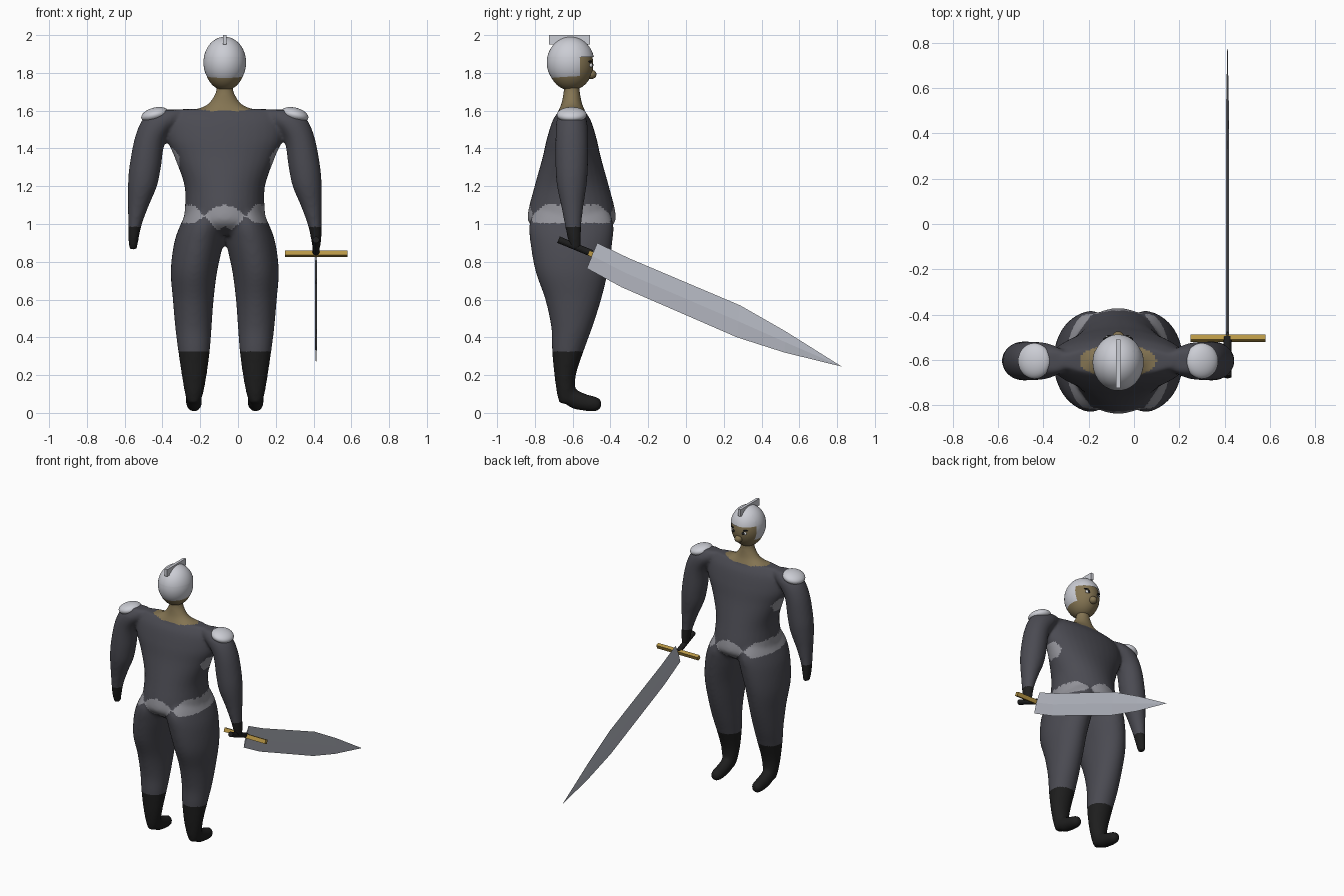
import bpy, bmesh, math
from mathutils import Vector, Matrix

if "Cube" in bpy.data.objects:
    bpy.data.objects.remove(bpy.data.objects["Cube"])

CX, CY = -0.07, -0.605   # body axis


def mat(name, r, g, b):
    m = bpy.data.materials.new(name)
    m.diffuse_color = (r, g, b, 1)
    m.use_nodes = True
    m.node_tree.nodes["Principled BSDF"].inputs["Base Color"].default_value = m.diffuse_color
    return m


SUIT = mat("dark_suit", 0.07, 0.07, 0.085)
BOOT = mat("black_leather", 0.013, 0.013, 0.013)
BELT = mat("grey_trim", 0.29, 0.29, 0.32)
SKIN = mat("tan_skin", 0.23, 0.175, 0.085)
STEEL = mat("pale_steel", 0.60, 0.61, 0.66)
BLADE = mat("blade_steel", 0.47, 0.49, 0.55)
GOLD = mat("brass", 0.48, 0.31, 0.06)
WHITE = mat("eye_white", 0.75, 0.75, 0.75)


def finish(name, bm, mats, smooth=True):
    bmesh.ops.recalc_face_normals(bm, faces=bm.faces[:])
    me = bpy.data.meshes.new(name)
    bm.to_mesh(me)
    bm.free()
    for m in mats:
        me.materials.append(m)
    for p in me.polygons:
        p.use_smooth = smooth
    ob = bpy.data.objects.new(name, me)
    bpy.context.collection.objects.link(ob)
    return ob


def spline(rows, steps=5):
    """Catmull-Rom resampling of section rows."""
    out = []
    for i in range(len(rows) - 1):
        a, b, c, d = (rows[max(i - 1, 0)], rows[i], rows[i + 1], rows[min(i + 2, len(rows) - 1)])
        for s in range(steps):
            t = s / steps
            out.append([0.5 * (2 * q + (r - p) * t + (2 * p - 5 * q + 4 * r - w) * t * t
                               + (3 * q - p - 3 * r + w) * t ** 3)
                        for p, q, r, w in zip(a, b, c, d)])
    return out + [list(rows[-1])]


def loft(bm, rows, axis="z", side=1, n=32):
    """Rows: (position on axis, x offset, other centre, x radius, other radius)."""
    rings = []
    for pos, ox, oc, rx, ro in spline(rows):
        ring = []
        for k in range(n):
            a = 2 * math.pi * k / n
            x, o = CX + side * (ox + rx * math.cos(a)), oc + ro * math.sin(a)
            ring.append(bm.verts.new((x, o, pos) if axis == "z" else (x, pos, o)))
        rings.append(ring)
    faces = [bm.faces.new(rings[0]), bm.faces.new(rings[-1])]
    for r, s in zip(rings, rings[1:]):
        for k in range(n):
            faces.append(bm.faces.new((r[k], r[(k + 1) % n], s[(k + 1) % n], s[k])))
    bmesh.ops.recalc_face_normals(bm, faces=faces)


# Body: torso, neck, limbs and feet fused into one skin
bm = bmesh.new()
loft(bm, [(0.94, 0, CY, 0.15, 0.15), (1.0, 0, CY, 0.222, 0.222), (1.06, 0, CY, 0.213, 0.232),
          (1.2, 0, CY, 0.213, 0.197), (1.35, 0, CY, 0.265, 0.155), (1.45, 0, CY, 0.305, 0.132),
          (1.55, 0, CY, 0.30, 0.10), (1.608, 0, CY, 0.25, 0.06)])
loft(bm, [(1.57, 0, CY, 0.19, 0.075), (1.60, 0, CY, 0.165, 0.07), (1.63, 0, CY, 0.095, 0.057),
          (1.67, 0, CY, 0.062, 0.048), (1.71, 0, CY, 0.045, 0.043), (1.76, 0, CY, 0.045, 0.043)])
for side in (1, -1):
    # leg
    loft(bm, [(0.05, 0.165, -0.635, 0.03, 0.035), (0.1, 0.163, -0.635, 0.048, 0.048),
              (0.2, 0.162, -0.64, 0.066, 0.057), (0.33, 0.163, -0.625, 0.084, 0.084),
              (0.45, 0.166, -0.605, 0.096, 0.108), (0.6, 0.167, -0.597, 0.108, 0.148),
              (0.75, 0.163, -0.605, 0.123, 0.192), (0.9, 0.138, -0.607, 0.130, 0.217),
              (1.0, 0.115, -0.607, 0.118, 0.222), (1.08, 0.10, -0.605, 0.09, 0.19)], side=side)
    # foot
    loft(bm, [(-0.67, 0.163, 0.12, 0.025, 0.03), (-0.65, 0.163, 0.108, 0.036, 0.05),
              (-0.6, 0.163, 0.078, 0.042, 0.055), (-0.53, 0.163, 0.055, 0.042, 0.045),
              (-0.475, 0.163, 0.047, 0.037, 0.038), (-0.45, 0.163, 0.046, 0.02, 0.022)], "y", side)
    # arm
    loft(bm, [(1.605, 0.29, CY, 0.09, 0.045), (1.55, 0.335, CY, 0.103, 0.08),
              (1.45, 0.395, CY, 0.083, 0.086), (1.3, 0.422, CY, 0.084, 0.086),
              (1.2, 0.436, CY, 0.077, 0.078), (1.1, 0.457, -0.602, 0.056, 0.06),
              (1.0, 0.475, -0.598, 0.037, 0.045), (0.93, 0.483, -0.592, 0.029, 0.037),
              (0.865, 0.485, -0.585, 0.02, 0.027)], side=side)
body = finish("body", bm, [])
rem = body.modifiers.new("fuse", "REMESH")
rem.mode, rem.voxel_size = "VOXEL", 0.011
smo = body.modifiers.new("soften", "SMOOTH")
smo.factor, smo.iterations = 0.5, 8
fused = bpy.data.meshes.new_from_object(body.evaluated_get(bpy.context.evaluated_depsgraph_get()))
body.modifiers.clear()
body.data = fused
fused.name = "body"
fused.materials.clear()
for m in (SUIT, BOOT, BELT, SKIN):
    fused.materials.append(m)


def in_belt(ax, z):
    """Scalloped belt that pinches at 0.11 either side of the middle."""
    if ax < 0.11:
        top = 1.04 + 0.06 * (1 - (ax / 0.11) ** 2)
        low = 1.04 - 0.075 * (0.11 - ax) / 0.075 if ax > 0.035 else 0.99 - 0.7 * ax
    else:
        t = min(1, (ax - 0.11) / 0.05)
        top, low = 1.04 + 0.06 * t, 1.04 - 0.035 * t
    return ax < 0.3 and low < z < top


for p in fused.polygons:
    p.use_smooth = True
    c = p.center
    ax, dy = abs(c.x - CX), c.y - CY
    if c.z < 0.325 or (ax > 0.38 and c.z < 0.985):      # boots and gloves
        p.material_index = 1
    elif in_belt(ax, c.z):
        p.material_index = 2
    elif 0.2 < ax < 0.325 and abs(dy) + abs(c.z - 1.355) * 0.6 < 0.07 and abs(c.z - 1.355) < 0.05:
        p.material_index = 2                            # side patches
    elif c.z > 1.57 and (ax / 0.17) ** 2 + (dy / 0.072) ** 2 < 1:
        p.material_index = 3                            # neck


def ellipsoid(name, loc, radii, m, tilt=0, cut=None, u=40, v=28):
    bm = bmesh.new()
    bmesh.ops.create_uvsphere(bm, u_segments=u, v_segments=v, radius=1)
    bm.transform(Matrix.Translation(loc) @ Matrix.Rotation(tilt, 4, "Y")
                 @ Matrix.Diagonal((*radii, 1)))
    if cut:
        for co, no in (((0, -0.56, 0), (0, 1, 0)), ((0, 0, 1.885), (0, 0, 1)),
                       ((0, 0, 1.76), (0, 0, 1)), ((0, 0, 1.735), (0, 0, 1))):
            bmesh.ops.bisect_plane(bm, geom=bm.verts[:] + bm.edges[:] + bm.faces[:],
                                   plane_co=co, plane_no=no)
        gone = [f for f in bm.faces if cut(f.calc_center_median())]
        bmesh.ops.delete(bm, geom=gone, context="FACES")
    return finish(name, bm, [m])


def box(name, loc, size, m, tilt=0):
    bm = bmesh.new()
    bmesh.ops.create_cube(bm, size=1)
    bm.transform(Matrix.Translation(loc) @ Matrix.Rotation(tilt, 4, "X")
                 @ Matrix.Diagonal((*size, 1)))
    return finish(name, bm, [m], False)


# Head, helmet with face opening, crest and face details
ellipsoid("head", (CX, -0.61, 1.845), (0.107, 0.119, 0.138), SKIN)
ellipsoid("helmet", (CX, -0.611, 1.855), (0.113, 0.126, 0.136), STEEL,
          cut=lambda c: c.z < 1.735 or (c.y > -0.56 and 1.76 < c.z < 1.885))
box("helmet_crest", (CX, -0.617, 1.975), (0.02, 0.215, 0.05), STEEL)
ellipsoid("nose", (CX, -0.502, 1.792), (0.027, 0.028, 0.025), SKIN, u=20, v=12)
for s in (1, -1):
    ellipsoid("eye", (CX + s * 0.04, -0.505, 1.84), (0.02, 0.012, 0.012), WHITE, u=16, v=10)
    ellipsoid("pupil", (CX + s * 0.04, -0.497, 1.841), (0.011, 0.007, 0.01), BOOT, u=12, v=8)
    ellipsoid("eyebrow", (CX + s * 0.042, -0.51, 1.86), (0.025, 0.012, 0.006), BOOT, u=12, v=8)
    ellipsoid("shoulder_pad", (CX + s * 0.37, CY, 1.578), (0.074, 0.079, 0.038), STEEL, s * 0.25)

# Sword: grip, guard and diamond-section blade
SX = 0.413
a, b = Vector((SX, -0.675, 0.917)), Vector((SX, -0.50, 0.845))
bm = bmesh.new()
bmesh.ops.create_cone(bm, cap_ends=True, segments=16, radius1=0.018, radius2=0.018,
                      depth=(b - a).length)
bm.transform(Matrix.Translation((a + b) / 2) @ (b - a).to_track_quat("Z", "Y").to_matrix().to_4x4())
grip = finish("sword_grip", bm, [BOOT], False)
box("sword_guard", (0.415, -0.505, 0.843), (0.33, 0.024, 0.028), GOLD, -0.4)

upper = [(-0.47, 0.90), (-0.305, 0.82), (0.285, 0.57), (0.53, 0.43)]
lower = [(-0.525, 0.765), (-0.34, 0.665), (0.27, 0.40), (0.52, 0.32)]
bm = bmesh.new()
rings = []
for (y1, z1), (y2, z2) in zip(upper, lower):
    ym, zm = (y1 + y2) / 2, (z1 + z2) / 2
    rings.append([bm.verts.new(co) for co in ((SX, y1, z1), (SX + 0.006, ym, zm),
                                              (SX, y2, z2), (SX - 0.006, ym, zm))])
tip = bm.verts.new((SX, 0.825, 0.245))
bm.faces.new(rings[0])
for k in range(4):
    j = (k + 1) % 4
    for r, s in zip(rings, rings[1:]):
        bm.faces.new((r[k], r[j], s[j], s[k]))
    bm.faces.new((rings[-1][k], rings[-1][j], tip))
finish("sword_blade", bm, [BLADE], False)
